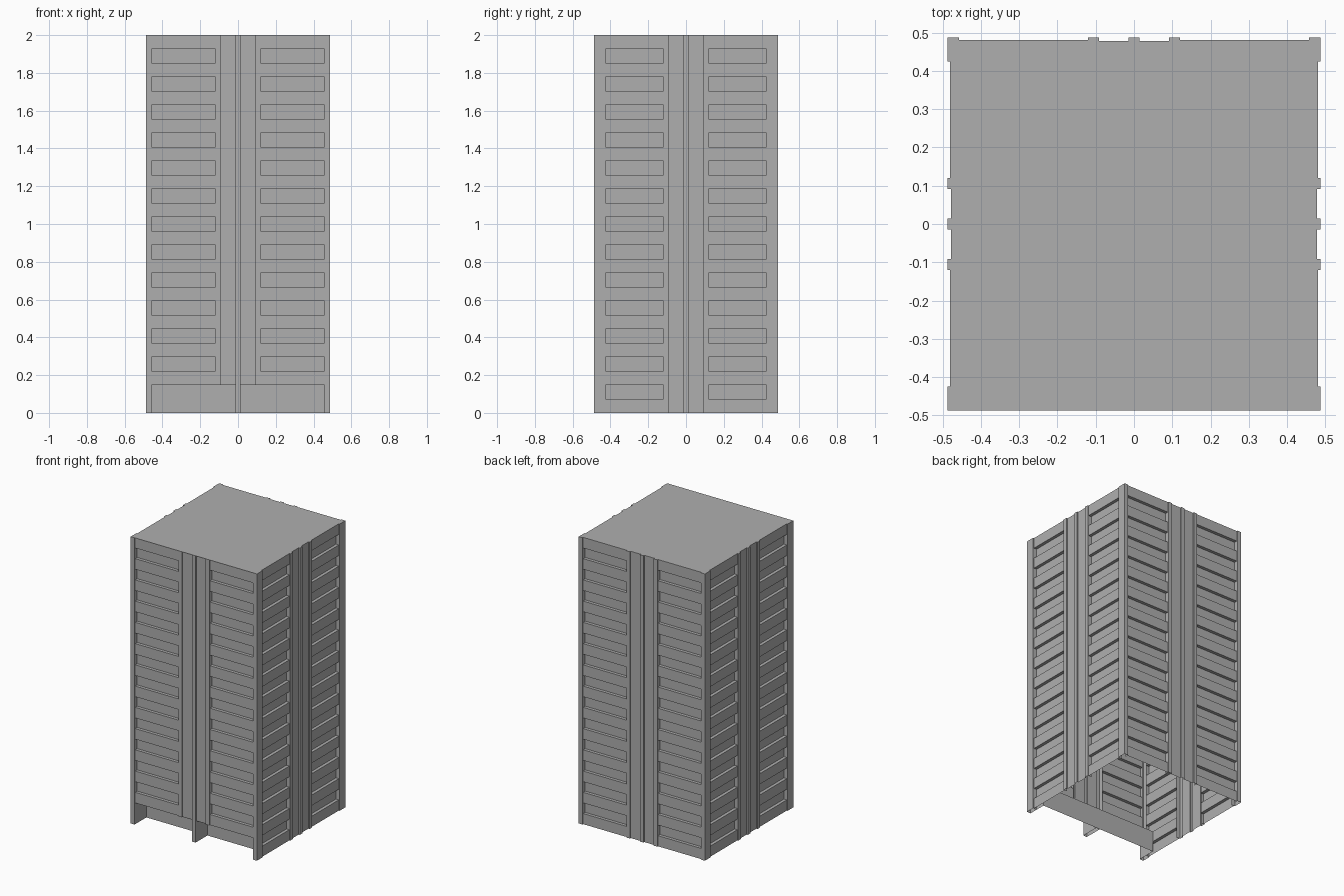
import bpy
import bmesh
from mathutils import Matrix, Vector
from math import pi

cube = bpy.data.objects.get("Cube")
if cube:
    bpy.data.objects.remove(cube, do_unlink=True)

HEIGHT = 2.0
BANDS = 27
STEP = HEIGHT / BANDS
LOBBY = 2 * STEP          # height of the recessed ground floor
RIB = 0.487               # outer plane of the ribs and corners
SPANDREL = 0.48           # plane of the projecting floor bands
WINDOW = 0.458            # plane of the recessed window bands
INFILL = 0.478            # plane between the middle ribs
RECESS = 0.357            # plane of the lobby wall
CORNER_X = 0.457          # inner edge of corners on front and back
CORNER_Y = 0.425          # inner edge of corners on the sides
RIB_IN, RIB_OUT, MID = 0.092, 0.12, 0.014

concrete = bpy.data.materials.new("concrete grey")
concrete.use_nodes = True
grey = (0.43, 0.43, 0.43, 1)
concrete.diffuse_color = grey
concrete.node_tree.nodes["Principled BSDF"].inputs["Base Color"].default_value = grey


def make_object(name, quads):
    """Build one flat-shaded object from lists of face corners."""
    bm = bmesh.new()
    for corners in quads:
        bm.faces.new([bm.verts.new(p) for p in corners])
    bmesh.ops.remove_doubles(bm, verts=bm.verts, dist=0.0001)
    mesh = bpy.data.meshes.new(name)
    bm.to_mesh(mesh)
    bm.free()
    mesh.materials.append(concrete)
    obj = bpy.data.objects.new(name, mesh)
    bpy.context.collection.objects.link(obj)
    return obj


def wall(plan, z0, z1):
    """Upright faces along a plan path."""
    return [[(*a, z0), (*b, z0), (*b, z1), (*a, z1)] for a, b in zip(plan, plan[1:])]


def on_side(quads, turn):
    """Turn faces built for the front to another side."""
    rot = Matrix.Rotation(turn * pi / 2, 3, 'Z')
    return [[rot @ Vector(p) for p in q] for q in quads]


def banded_panel(u0, u1, first):
    """Alternating projecting floors and recessed windows, as a stepped sheet."""
    profile = []
    for i in range(first, BANDS):
        depth = WINDOW if i % 2 else SPANDREL
        profile += [(depth, i * STEP), (depth, (i + 1) * STEP)]
    return [[(u0, -d0, z0), (u1, -d0, z0), (u1, -d1, z1), (u0, -d1, z1)]
            for (d0, z0), (d1, z1) in zip(profile, profile[1:])]


def mirrored(half):
    return [(-u, y) for u, y in half] + half[::-1]


# Ribbed middle strip, drawn for the front
outer_half = [(RIB_OUT, -WINDOW), (RIB_OUT, -RIB), (RIB_IN, -RIB),
              (RIB_IN, -INFILL), (MID, -INFILL), (MID, -RIB)]
strip_plan = mirrored(outer_half)

sides = ["front", "right", "back", "left"]
for turn, side in enumerate(sides):
    is_front = side == "front"
    edge = CORNER_Y if turn % 2 else CORNER_X
    first = 2 if is_front else 0
    base = first * STEP
    make_object(side + "_rib_strip", on_side(wall(strip_plan, base, HEIGHT), turn))
    panels = banded_panel(-edge, -RIB_OUT, first) + banded_panel(RIB_OUT, edge, first)
    make_object(side + "_floor_bands", on_side(panels, turn))

# Corner posts
front_post = [(CORNER_X, -WINDOW), (CORNER_X, -RIB), (RIB, -RIB),
              (RIB, -CORNER_Y), (WINDOW, -CORNER_Y)]
back_post = [(x, -y) for x, y in reversed(front_post)]
for label, plan in (("front", front_post), ("back", back_post)):
    for hand, sign in (("left", 1), ("right", -1)):
        path = [(sign * x, y) for x, y in plan][::sign]
        make_object(label + "_" + hand + "_corner_post", wall(path, 0, HEIGHT))

# Recessed lobby: back wall, ceiling, side returns and centre fin
make_object("lobby_wall", wall([(-CORNER_X, -RECESS), (CORNER_X, -RECESS)], 0, LOBBY))
make_object("lobby_ceiling", [[(-CORNER_X, -RECESS, LOBBY), (CORNER_X, -RECESS, LOBBY),
                               (CORNER_X, -SPANDREL, LOBBY), (-CORNER_X, -SPANDREL, LOBBY)]])
make_object("lobby_side_returns",
            wall([(CORNER_X, -RECESS), (CORNER_X, -WINDOW)], 0, LOBBY)
            + wall([(-CORNER_X, -WINDOW), (-CORNER_X, -RECESS)], 0, LOBBY))
make_object("lobby_centre_fin", wall([(-MID, -RECESS), (-MID, -RIB),
                                      (MID, -RIB), (MID, -RECESS)], 0, LOBBY))

# Roof: notched along the sides and back, straight along the front
outline = [(-RIB, -RIB), (RIB, -RIB)]
for turn in (1, 2, 3):
    edge = CORNER_Y if turn % 2 else CORNER_X
    half = [(RIB, -RIB), (edge, -RIB), (edge, -SPANDREL),
            (RIB_OUT, -SPANDREL)] + outer_half[1:]
    turned = on_side([[(u, y, 0) for u, y in mirrored(half)]], turn)[0]
    outline += [(p.x, p.y) for p in turned[1:]]
make_object("roof", [[(x, y, HEIGHT) for x, y in outline[:-1]]])
